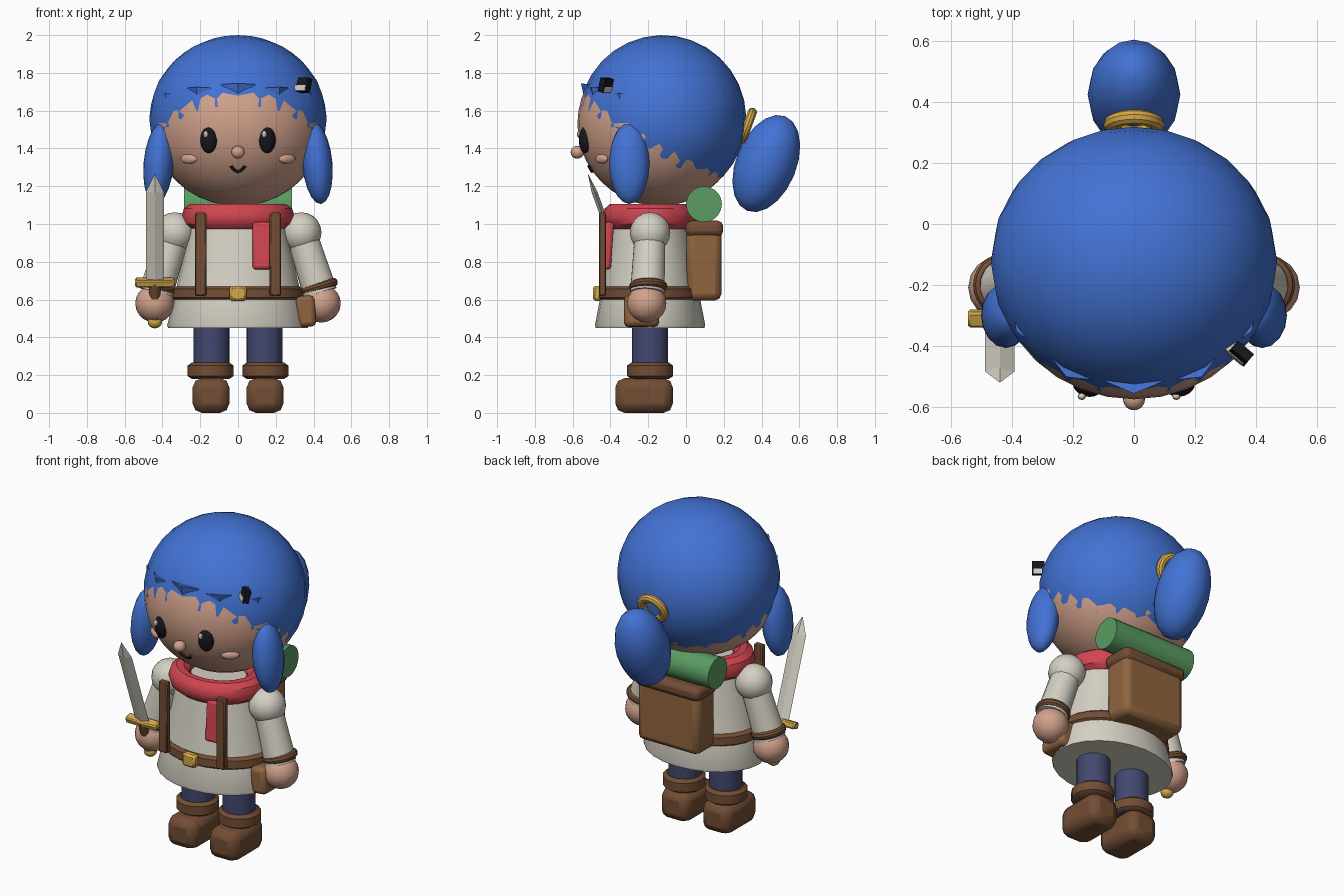
import bpy, bmesh, math
from mathutils import Vector, Matrix

if "Cube" in bpy.data.objects:
    bpy.data.objects.remove(bpy.data.objects["Cube"])


def material(name, rgb):
    m = bpy.data.materials.new(name)
    m.diffuse_color = (*rgb, 1)
    m.use_nodes = True
    m.node_tree.nodes["Principled BSDF"].inputs["Base Color"].default_value = m.diffuse_color
    return m


BLUE = material("hair blue", (0.055, 0.17, 0.66))
SKIN = material("skin", (0.64, 0.36, 0.26))
CLOTH = material("off white", (0.66, 0.63, 0.55))
RED = material("scarf red", (0.64, 0.06, 0.08))
BROWN = material("dark leather", (0.17, 0.075, 0.035))
TAN = material("light leather", (0.28, 0.13, 0.05))
GOLD = material("gold", (0.66, 0.40, 0.07))
NAVY = material("trouser navy", (0.055, 0.065, 0.16))
GREEN = material("bedroll green", (0.10, 0.33, 0.12))
BLACK = material("black", (0.008, 0.008, 0.012))


def finish(ob, name, mat, rot=(0, 0, 0), smooth=True):
    ob.name = name
    ob.rotation_euler = [math.radians(a) for a in rot]
    ob.data.materials.append(mat)
    if smooth:
        bpy.ops.object.shade_smooth_by_angle(angle=math.radians(35))
    return ob


def ball(name, mat, loc, radii, rot=(0, 0, 0), seg=16, rings=10):
    bpy.ops.mesh.primitive_uv_sphere_add(segments=seg, ring_count=rings, radius=1, location=loc)
    ob = bpy.context.object
    ob.data.transform(Matrix.Diagonal((*radii, 1)))
    return finish(ob, name, mat, rot)


def box(name, mat, loc, size, rot=(0, 0, 0), bevel=0.0, segs=2):
    bpy.ops.mesh.primitive_cube_add(size=1, location=loc)
    ob = bpy.context.object
    ob.data.transform(Matrix.Diagonal((*size, 1)))
    if bevel:
        b = ob.modifiers.new("round", "BEVEL")
        b.width, b.segments = bevel, segs
    return finish(ob, name, mat, rot)


def ring(name, mat, loc, major, minor, scale=(1, 1, 1), rot=(0, 0, 0)):
    bpy.ops.mesh.primitive_torus_add(major_segments=24, minor_segments=10, location=loc,
                                     major_radius=major, minor_radius=minor)
    ob = bpy.context.object
    ob.data.transform(Matrix.Diagonal((*scale, 1)))
    return finish(ob, name, mat, rot)


def cone(name, mat, a, b, r1, r2, seg=16):
    a, b = Vector(a), Vector(b)
    bpy.ops.mesh.primitive_cone_add(vertices=seg, radius1=r1, radius2=r2, depth=(b - a).length,
                                    location=(a + b) / 2)
    ob = bpy.context.object
    ob.data.transform((b - a).to_track_quat('Z', 'Y').to_matrix().to_4x4())
    return finish(ob, name, mat)


def lathe(name, mat, centre, profile, seg=24):
    """Closed stack of ellipses given as (z, rx, ry)."""
    bm = bmesh.new()
    rows = []
    for z, rx, ry in profile:
        rows.append([bm.verts.new((rx * math.cos(t * math.tau / seg), ry * math.sin(t * math.tau / seg), z))
                     for t in range(seg)])
    for lo, hi in zip(rows, rows[1:]):
        for i in range(seg):
            j = (i + 1) % seg
            bm.faces.new((lo[i], lo[j], hi[j], hi[i]))
    bm.faces.new(rows[0][::-1])
    bm.faces.new(rows[-1])
    me = bpy.data.meshes.new(name)
    bm.to_mesh(me)
    bm.free()
    ob = bpy.data.objects.new(name, me)
    ob.location = centre
    bpy.context.collection.objects.link(ob)
    bpy.ops.object.select_all(action='DESELECT')
    ob.select_set(True)
    bpy.context.view_layer.objects.active = ob
    return finish(ob, name, mat)


# Head and hair: two overlapping balls, hairline is where they cross
HEAD, HR = Vector((0, -0.14, 1.53)), 0.435
HAIR, RR = Vector((0, -0.124, 1.557)), 0.443
ball("head", SKIN, HEAD, (HR * 1.05, HR, HR), seg=32, rings=20)
ball("hair", BLUE, HAIR, (RR * 1.06, RR, RR), rot=(-32, 0, 0), seg=24, rings=16)


def face_y(x, z):
    return HEAD.y - math.sqrt(HR ** 2 - (x / 1.05) ** 2 - (z - HEAD.z) ** 2)


# Fringe: flat-topped spikes pointing down around the forehead
for a, z, w, h in ((-58, 1.61, 0.1, 0.16), (-29, 1.665, 0.095, 0.11), (0, 1.685, 0.095, 0.11),
                   (29, 1.665, 0.095, 0.11), (58, 1.61, 0.1, 0.16)):
    t = math.radians(a)
    loc = (0.425 * math.sin(t), HAIR.y - 0.40 * math.cos(t), z)
    bpy.ops.mesh.primitive_cone_add(vertices=4, radius1=w, radius2=0, depth=h, location=loc)
    spike = bpy.context.object
    spike.data.transform(Matrix.Diagonal((1, 0.42, -1, 1)))
    spike.data.flip_normals()
    finish(spike, "fringe_spike", BLUE, rot=(-8, 0, a), smooth=False)

# Ponytail, hair tie and clip
ball("ponytail", BLUE, (0, 0.425, 1.32), (0.152, 0.16, 0.27), rot=(-22, 0, 0))
ring("hair_tie", GOLD, (0, 0.325, 1.52), 0.075, 0.025, rot=(-110, 0, 0))
box("clip_dark", BLACK, (0.35, -0.425, 1.735), (0.035, 0.07, 0.075), rot=(0, 15, 50))
box("clip_light", CLOTH, (0.335, -0.42, 1.715), (0.04, 0.085, 0.03), rot=(0, 15, 50))

for s in (-1, 1):
    # Side locks and face features
    ball("side_lock", BLUE, (s * 0.42, -0.30, 1.32), (0.08, 0.107, 0.215), rot=(0, -s * 5, 0))
    x = s * 0.155
    ball("eye", BLACK, (x, face_y(x, 1.445) + 0.005, 1.445), (0.046, 0.03, 0.07), rot=(0, 0, s * 18))
    ball("eye_shine", CLOTH, (x - 0.016, face_y(x, 1.475) - 0.02, 1.475), (0.014, 0.012, 0.018), seg=8, rings=6)
    ball("cheek", SKIN, (s * 0.26, face_y(0.26, 1.345), 1.345), (0.052, 0.02, 0.026), rot=(0, 0, s * 35))

    # Arms
    ball("shoulder", CLOTH, (s * 0.335, -0.19, 0.955), (0.107, 0.107, 0.107))
    cone("sleeve", CLOTH, (s * 0.335, -0.19, 0.95), (s * 0.435, -0.205, 0.635), 0.082, 0.092)
    ring("cuff", BROWN, (s * 0.43, -0.2, 0.67), 0.078, 0.024, rot=(0, -s * 16, 0))
    ball("hand", SKIN, (s * 0.44, -0.208, 0.58), (0.104, 0.104, 0.102))

    # Legs and boots
    cone("trouser_leg", NAVY, (s * 0.14, -0.19, 0.18), (s * 0.14, -0.19, 0.55), 0.096, 0.096)
    lathe("boot_cuff", BROWN, (s * 0.145, -0.19, 0),
          [(0.18, 0.10, 0.10), (0.195, 0.122, 0.122), (0.25, 0.122, 0.122), (0.266, 0.10, 0.10)], 16)
    box("boot", BROWN, (s * 0.143, -0.222, 0.092), (0.195, 0.305, 0.184), bevel=0.05)

    # Shoulder straps
    box("strap", BROWN, (s * 0.198, -0.442, 0.84), (0.06, 0.036, 0.44), bevel=0.006, segs=1)

# Nose and mouth
ball("nose", SKIN, (0, -0.575, 1.38), (0.036, 0.036, 0.034))
curve = bpy.data.curves.new("mouth", 'CURVE')
curve.dimensions, curve.bevel_depth, curve.bevel_resolution = '3D', 0.008, 1
path = curve.splines.new('POLY')
path.points.add(6)
for i, p in enumerate(path.points):
    x = (i - 3) * 0.0125
    z = 1.278 + 0.03 * (x / 0.0375) ** 2
    p.co = (x, face_y(x, z) - 0.003, z, 1)
mouth = bpy.data.objects.new("mouth", curve)
curve.materials.append(BLACK)
bpy.context.collection.objects.link(mouth)

# Tunic, belt and buckle
lathe("tunic", CLOTH, (0, -0.19, 0), [(0.45, 0.37, 0.288), (0.465, 0.375, 0.292), (0.62, 0.335, 0.262),
                                      (0.85, 0.285, 0.225), (1.06, 0.24, 0.19)])
lathe("belt", BROWN, (0, -0.19, 0), [(0.597, 0.335, 0.262), (0.61, 0.352, 0.276),
                                     (0.655, 0.347, 0.272), (0.67, 0.325, 0.255)])
box("buckle", GOLD, (0, -0.468, 0.633), (0.09, 0.05, 0.08), bevel=0.012, segs=1)
box("belt_pouch", TAN, (0.36, -0.235, 0.538), (0.1, 0.185, 0.165), rot=(0, -5, 0), bevel=0.025)

# Scarf
ring("scarf", RED, (0, -0.19, 1.04), 0.23, 0.07, scale=(1, 0.84, 1))
box("scarf_tail", RED, (0.127, -0.412, 0.885), (0.1, 0.045, 0.25), rot=(-4, 0, 0), bevel=0.015)

# Backpack with lid and bedroll
box("backpack", TAN, (0, 0.095, 0.79), (0.42, 0.185, 0.39), bevel=0.035)
box("backpack_lid", BROWN, (0, 0.097, 0.975), (0.44, 0.2, 0.085), bevel=0.03)
cone("bedroll", GREEN, (-0.285, 0.095, 1.105), (0.285, 0.095, 1.105), 0.095, 0.095, seg=20)

# Sword, leaning forward from the hand
GUARD, TILT = Vector((-0.44, -0.31, 0.69)), 20
lean = Matrix.Rotation(math.radians(TILT), 3, 'X')


def on_sword(h):
    return GUARD + lean @ Vector((0, 0, h))


box("sword_guard", GOLD, GUARD, (0.21, 0.055, 0.04), rot=(TILT, 0, 0), bevel=0.008, segs=1)
cone("sword_grip", BROWN, on_sword(-0.2), on_sword(0), 0.03, 0.03, seg=12)
ball("sword_pommel", GOLD, on_sword(-0.222), (0.038, 0.038, 0.034), seg=12, rings=8)
blade = lathe("sword_blade", CLOTH, GUARD, [(0, 0.048, 0.015), (0.51, 0.048, 0.015), (0.61, 0.002, 0.001)], 4)
blade.rotation_euler.x = math.radians(TILT)
for f in blade.data.polygons:
    f.use_smooth = False
